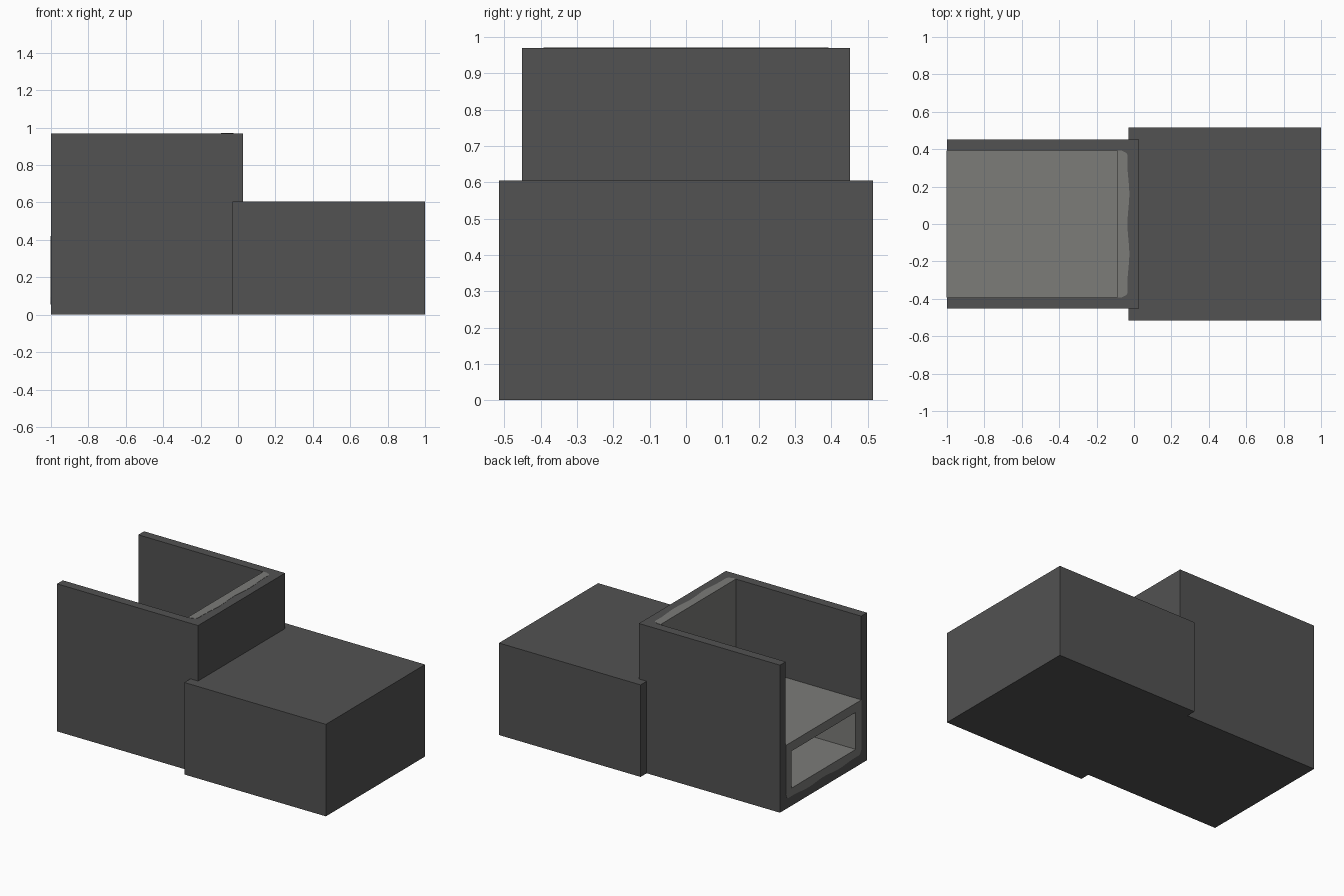
import bpy
import bmesh
from math import cos, pi, sqrt
from mathutils import Vector

if "Cube" in bpy.data.objects:
    bpy.data.objects.remove(bpy.data.objects["Cube"], do_unlink=True)


def material(name, color):
    mat = bpy.data.materials.new(name)
    mat.use_nodes = True
    mat.diffuse_color = color
    mat.node_tree.nodes["Principled BSDF"].inputs["Base Color"].default_value = color
    return mat


dark = material("charcoal grey", (0.085, 0.085, 0.085, 1))
light = material("warm light grey", (0.2, 0.2, 0.19, 1))


def prism(name, points, direction, mat):
    """Extrude a flat outline along a direction."""
    bm = bmesh.new()
    face = bm.faces.new([bm.verts.new(p) for p in points])
    grown = bmesh.ops.extrude_face_region(bm, geom=[face])
    verts = [g for g in grown["geom"] if isinstance(g, bmesh.types.BMVert)]
    bmesh.ops.translate(bm, verts=verts, vec=Vector(direction))
    bmesh.ops.recalc_face_normals(bm, faces=bm.faces)
    mesh = bpy.data.meshes.new(name)
    bm.to_mesh(mesh)
    bm.free()
    mesh.materials.append(mat)
    obj = bpy.data.objects.new(name, mesh)
    bpy.context.collection.objects.link(obj)
    return obj


def box(name, x0, x1, half_y, z0, z1, mat):
    outline = [(x0, -half_y, z0), (x1, -half_y, z0), (x1, half_y, z0), (x0, half_y, z0)]
    return prism(name, outline, (0, 0, z1 - z0), mat)


def hollow(obj, cutter):
    """Cut one solid out of another and discard the cutter."""
    mod = obj.modifiers.new("hollow", "BOOLEAN")
    mod.operation = "DIFFERENCE"
    mod.solver = "EXACT"
    mod.object = cutter
    bpy.context.view_layer.objects.active = obj
    bpy.ops.object.modifier_apply(modifier=mod.name)
    bpy.data.objects.remove(cutter, do_unlink=True)


INNER = 0.392   # half width between the side walls
LIP = 0.0015    # liner stands just proud of the shell
STEPS = 64


def wavy_outline(depth):
    """Straight inner edge, gently wavy outer edge with rounded corners."""
    pts = [(INNER, 0), (-INNER, 0)]
    for i in range(STEPS + 1):
        u = INNER * (2 * i / STEPS - 1)
        t = max(0, (abs(u) - INNER + 0.035) / 0.035)
        corner = 0.035 * (1 - sqrt(max(0, 1 - t * t)))
        pts.append((u, depth - 0.005 * cos(2 * pi * u / 0.32) - corner))
    return pts


# Low solid block
box("low_block", -0.03, 1, 0.515, 0, 0.605, dark)

# Tall shell, open at the top and at one end
shell = box("tall_shell", -1, 0.026, 0.452, 0, 0.97, dark)
hollow(shell, box("shell_cutter", -1.2, -0.07, INNER, 0.1, 1.2, dark))

# Liner back panel, reaching up to the rim
back = [(-0.09 + v, u, 0.08) for u, v in wavy_outline(0.06)]
prism("liner_back_panel", back, (0, 0, 0.89 + LIP), light)

# Liner base with the tunnel beneath its floor
base = [(-1 - LIP, u, 0.42 - v) for u, v in wavy_outline(0.36)]
liner = prism("liner_base", base, (0.915 + LIP, 0, 0), light)
hollow(liner, box("tunnel_cutter", -1.2, -0.09, 0.333, 0.117, 0.36, light))
